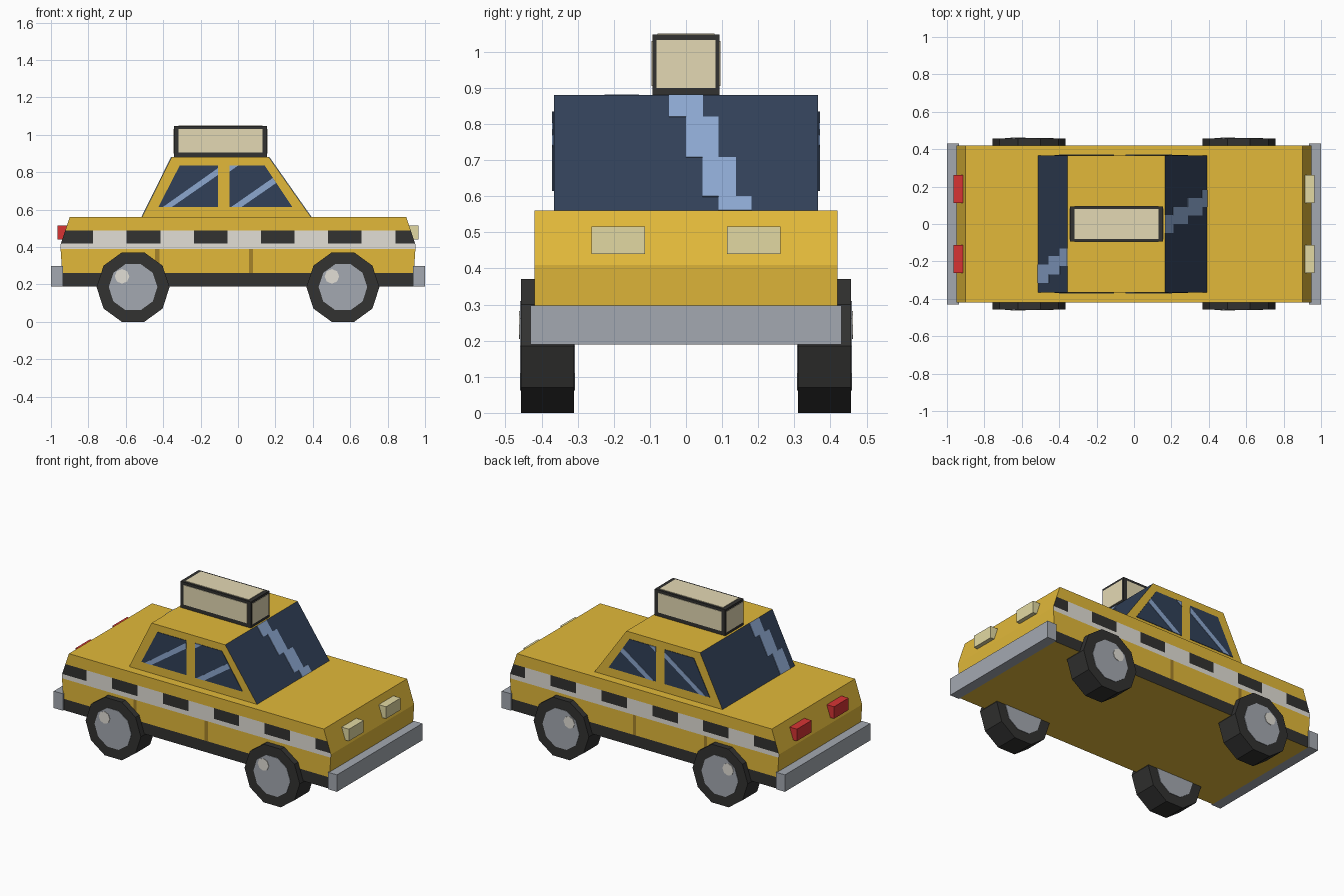
import bpy, bmesh, math
from mathutils import Vector

if "Cube" in bpy.data.objects:
    bpy.data.objects.remove(bpy.data.objects["Cube"])


def material(name, r, g, b):
    lin = [((c / 255 + 0.055) / 1.055) ** 2.4 if c > 10 else c / 3295 for c in (r, g, b)]
    m = bpy.data.materials.new(name)
    m.diffuse_color = (*lin, 1)
    m.use_nodes = True
    m.node_tree.nodes["Principled BSDF"].inputs["Base Color"].default_value = m.diffuse_color
    return m


YELLOW = material("yellow paint", 226, 185, 58)
BLACK = material("black", 50, 50, 49)
WHITE = material("off white", 226, 223, 214)
GLASS = material("dark glass", 49, 64, 88)
SHINE = material("glass shine", 140, 167, 207)
CREAM = material("sign cream", 228, 217, 180)
LAMP = material("headlight", 226, 217, 162)
RED = material("red light", 215, 52, 52)
GREY = material("grey metal", 164, 169, 177)
BROWN = material("door gap", 165, 130, 42)


def finish(name, bm, *mats):
    bmesh.ops.recalc_face_normals(bm, faces=bm.faces)
    me = bpy.data.meshes.new(name)
    bm.to_mesh(me)
    bm.free()
    for m in mats:
        me.materials.append(m)
    ob = bpy.data.objects.new(name, me)
    bpy.context.collection.objects.link(ob)
    return ob


def solid_mesh(points, offset):
    """Flat polygon pushed along an offset into a closed solid."""
    bm = bmesh.new()
    a = [bm.verts.new(p) for p in points]
    b = [bm.verts.new(Vector(p) + Vector(offset)) for p in points]
    bm.faces.new(a)
    bm.faces.new(b[::-1])
    for i in range(len(a)):
        j = (i + 1) % len(a)
        bm.faces.new((a[i], b[i], b[j], a[j]))
    return bm


def prism_mesh(xz, y0, y1):
    return solid_mesh([(x, y0, z) for x, z in xz], (0, y1 - y0, 0))


def prism(name, xz, y0, y1, mat):
    return finish(name, prism_mesh(xz, y0, y1), mat)


def box(name, x0, x1, y0, y1, z0, z1, mat):
    return prism(name, [(x0, z0), (x1, z0), (x1, z1), (x0, z1)], y0, y1, mat)


def ring(cx, cz, r, n=10):
    return [(cx + r * math.cos(2 * math.pi * i / n), cz + r * math.sin(2 * math.pi * i / n))
            for i in range(n)]


# Lower body, cut so that its flanks carry skirt, door gaps and checker band
bm = prism_mesh([(-0.935, 0.19), (0.935, 0.19), (0.95, 0.41), (0.90, 0.56),
                 (-0.90, 0.56), (-0.95, 0.41)], -0.42, 0.42)
START, STEP = -0.954, 0.1795
DOORS = (-0.432, 0.07)
x_cuts = [START + STEP * k for k in range(1, 11)] + [d + s for d in DOORS for s in (-0.011, 0.011)]
cuts = [((0, 0, z), (0, 0, 1)) for z in (0.262, 0.39, 0.418, 0.487)]
cuts += [((x, 0, 0), (1, 0, 0)) for x in x_cuts]
for co, no in cuts:
    bmesh.ops.bisect_plane(bm, geom=bm.verts[:] + bm.edges[:] + bm.faces[:],
                           plane_co=co, plane_no=no)
bm.normal_update()
for f in bm.faces:
    if abs(f.normal.y) < 0.9:
        continue
    c = f.calc_center_median()
    if c.z < 0.262:
        f.material_index = 1
    elif c.z < 0.39:
        f.material_index = 3 if any(abs(c.x - d) < 0.011 for d in DOORS) else 0
    elif c.z < 0.418:
        f.material_index = 2
    elif c.z < 0.487:
        f.material_index = 1 + int((c.x - START) / STEP) % 2
finish("body", bm, YELLOW, BLACK, WHITE, BROWN)

# Cabin with full-width front and rear glass
bm = prism_mesh([(-0.513, 0.56), (0.39, 0.56), (0.165, 0.88), (-0.355, 0.88)], -0.365, 0.365)
bm.normal_update()
for f in bm.faces:
    f.material_index = int(abs(f.normal.x) > 0.5)
finish("cabin", bm, YELLOW, GLASS)

# Stepped shine on the sloping glass: (low, high, y start, y end), heights as fractions
windscreen = [(0.0, 0.12, 0.09, 0.182), (0.12, 0.46, 0.045, 0.138),
              (0.46, 0.81, 0.0, 0.09), (0.81, 1.0, -0.047, 0.047)]
rear = [(0.0, 0.37, -0.315, -0.217), (0.37, 0.75, -0.27, -0.172), (0.75, 1.0, -0.225, -0.13)]
for name, steps, xb, xt, out in (("windscreen_shine", windscreen, 0.39, 0.165, 1),
                                 ("rear_glass_shine", rear, -0.513, -0.355, -1)):
    for t0, t1, y0, y1 in steps:
        pts = [(xb + (xt - xb) * t, y, 0.56 + 0.32 * t)
               for t, y in ((t0, y0), (t0, y1), (t1, y1), (t1, y0))]
        finish(name, solid_mesh(pts, (0.003 * out, 0, 0.0015)), SHINE)

# Side windows and their shine, on both sides
windows = [[(-0.425, 0.615), (-0.107, 0.615), (-0.107, 0.835), (-0.312, 0.835)],
           [(-0.045, 0.615), (0.29, 0.615), (0.143, 0.835), (-0.045, 0.835)]]
streaks = [[(-0.40, 0.615), (-0.352, 0.615), (-0.107, 0.785), (-0.107, 0.822)],
           [(-0.035, 0.615), (0.02, 0.615), (0.204, 0.742), (0.186, 0.769)],
           [(-0.045, 0.803), (0.0, 0.835), (-0.045, 0.835)]]
for s in (-1, 1):
    for w in windows:
        prism("side_window", w, s * 0.363, s * 0.368, GLASS)
    for w in streaks:
        prism("side_window_shine", w, s * 0.366, s * 0.371, SHINE)

# Roof sign: black box with a cream panel on each visible face
box("roof_sign", -0.342, 0.156, -0.093, 0.093, 0.88, 1.047, BLACK)
box("sign_panel_sides", -0.317, 0.131, -0.096, 0.096, 0.905, 1.03, CREAM)
box("sign_panel_ends", -0.345, 0.159, -0.082, 0.082, 0.9, 1.032, CREAM)
box("sign_panel_top", -0.317, 0.131, -0.079, 0.079, 1.04, 1.05, CREAM)

# Bumpers and lights at both ends
for s, lamp, mat in ((1, "headlight", LAMP), (-1, "tail_light", RED)):
    box("bumper", s * 0.935, s * 1.0, -0.43, 0.43, 0.19, 0.298, GREY)
    for side in (-1, 1):
        box(lamp, s * 0.90, s * 0.966, side * 0.113, side * 0.261, 0.44, 0.516, mat)

# Wheels: ten-sided tyres with hub plates on both faces
for cx in (-0.561, 0.561):
    for s in (-1, 1):
        prism("tyre", ring(cx, 0.1855, 0.195), s * 0.31, s * 0.457, BLACK)
        for hub, y, d in (("hub_outer", 0.457, 0.003), ("hub_inner", 0.31, -0.003)):
            prism(hub, ring(cx, 0.1855, 0.13), s * y, s * (y + d), GREY)
            prism(hub + "_shine", ring(cx - 0.059, 0.243, 0.039, 8),
                  s * (y + d), s * (y + 2 * d), WHITE)
